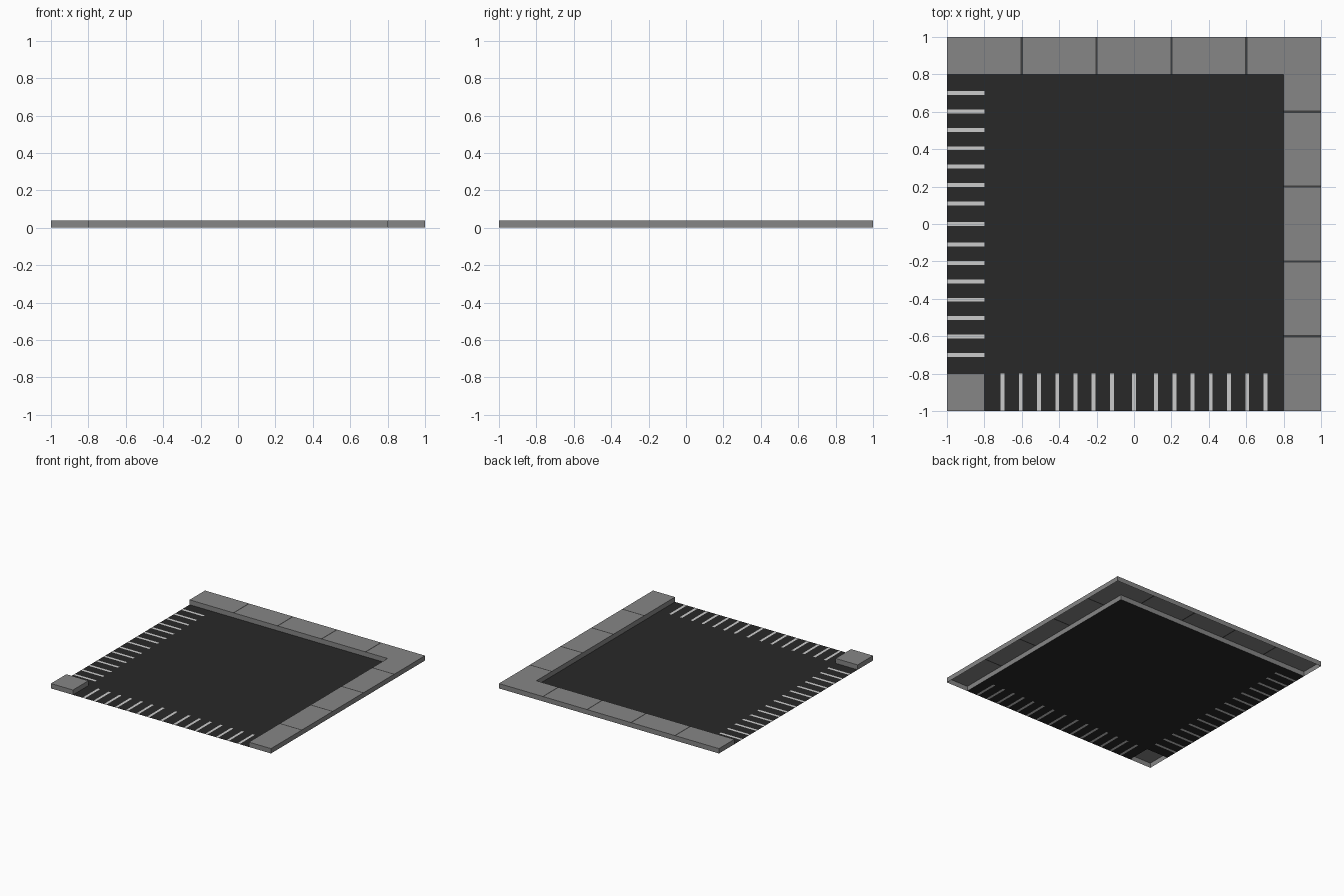
import bpy, bmesh

if "Cube" in bpy.data.objects:
    bpy.data.objects.remove(bpy.data.objects["Cube"])

H = 0.04      # kerb height
I = 0.8       # inner edge of the border
G = 0.006     # half width of a paving joint


def material(name, v):
    m = bpy.data.materials.new(name)
    m.diffuse_color = (v, v, v, 1)
    m.use_nodes = True
    m.node_tree.nodes["Principled BSDF"].inputs["Base Color"].default_value = m.diffuse_color
    return m


ASPHALT = material("asphalt", 0.022)
PAINT = material("paint", 0.55)
PAVING = material("paving", 0.24)
JOINT = material("joint", 0.05)


def build(name, faces, mats):
    """faces: list of (points, material index)"""
    bm = bmesh.new()
    for pts, mi in faces:
        f = bm.faces.new([bm.verts.new(p) for p in pts])
        f.material_index = mi
    bmesh.ops.remove_doubles(bm, verts=bm.verts, dist=1e-5)
    me = bpy.data.meshes.new(name)
    bm.to_mesh(me)
    bm.free()
    for m in mats:
        me.materials.append(m)
    ob = bpy.data.objects.new(name, me)
    bpy.context.collection.objects.link(ob)
    return ob


def rect(x0, y0, x1, y1, z=0.0):
    return [(x0, y0, z), (x1, y0, z), (x1, y1, z), (x0, y1, z)]


def swap(pts):
    """Mirror across the diagonal x = y, keeping the normal direction"""
    return [(y, x, z) for x, y, z in reversed(pts)]


def walls(outline):
    """Vertical sides under a counter-clockwise outline"""
    n = len(outline)
    out = []
    for i in range(n):
        (ax, ay), (bx, by) = outline[i], outline[(i + 1) % n]
        out.append(([(ax, ay, 0), (bx, by, 0), (bx, by, H), (ax, ay, H)], 0))
    return out


# road surface
build("road_surface", [(rect(-I, -I, I, I), 0)], [ASPHALT])


# crossing: alternating asphalt and painted bars along one edge
def crossing(name, first, last, flip):
    step = (last - first) / 6
    side = [first + step * i for i in range(7)]
    centres = sorted([-c for c in side] + [0] + side)
    cuts = [-I] + [c + s for c in centres for s in (-0.0105, 0.0105)] + [I]
    faces = []
    for i, (a, b) in enumerate(zip(cuts, cuts[1:])):
        p = rect(a, -1, b, -I)
        faces.append((swap(p) if flip else p, i % 2))
    build(name, faces, [ASPHALT, PAINT])


crossing("front_crossing", 0.118, 0.703, False)
crossing("left_crossing", 0.11, 0.70, True)

# pavement: hollow L-shaped kerb with paving joints, mitred at the corner
arm = []
cuts = [-1] + [c + s for c in (-0.6, -0.2, 0.2, 0.6) for s in (-G, G)]
for i, (a, b) in enumerate(zip(cuts, cuts[1:])):
    arm.append((rect(a, I, b, 1, H), i % 2))
arm.append(([(cuts[-1], I, H), (I, I, H), (1, 1, H), (cuts[-1], 1, H)], 0))
outline = [(-1, I), (I, I), (I, -1), (1, -1), (1, 1), (-1, 1)]
build("pavement", arm + [(swap(p), m) for p, m in arm] + walls(outline),
      [PAVING, JOINT])

# corner block
build("corner_block",
      [(rect(-1, -1, -I, -I, H), 0)]
      + walls([(-1, -1), (-I, -1), (-I, -I), (-1, -I)]), [PAVING])
